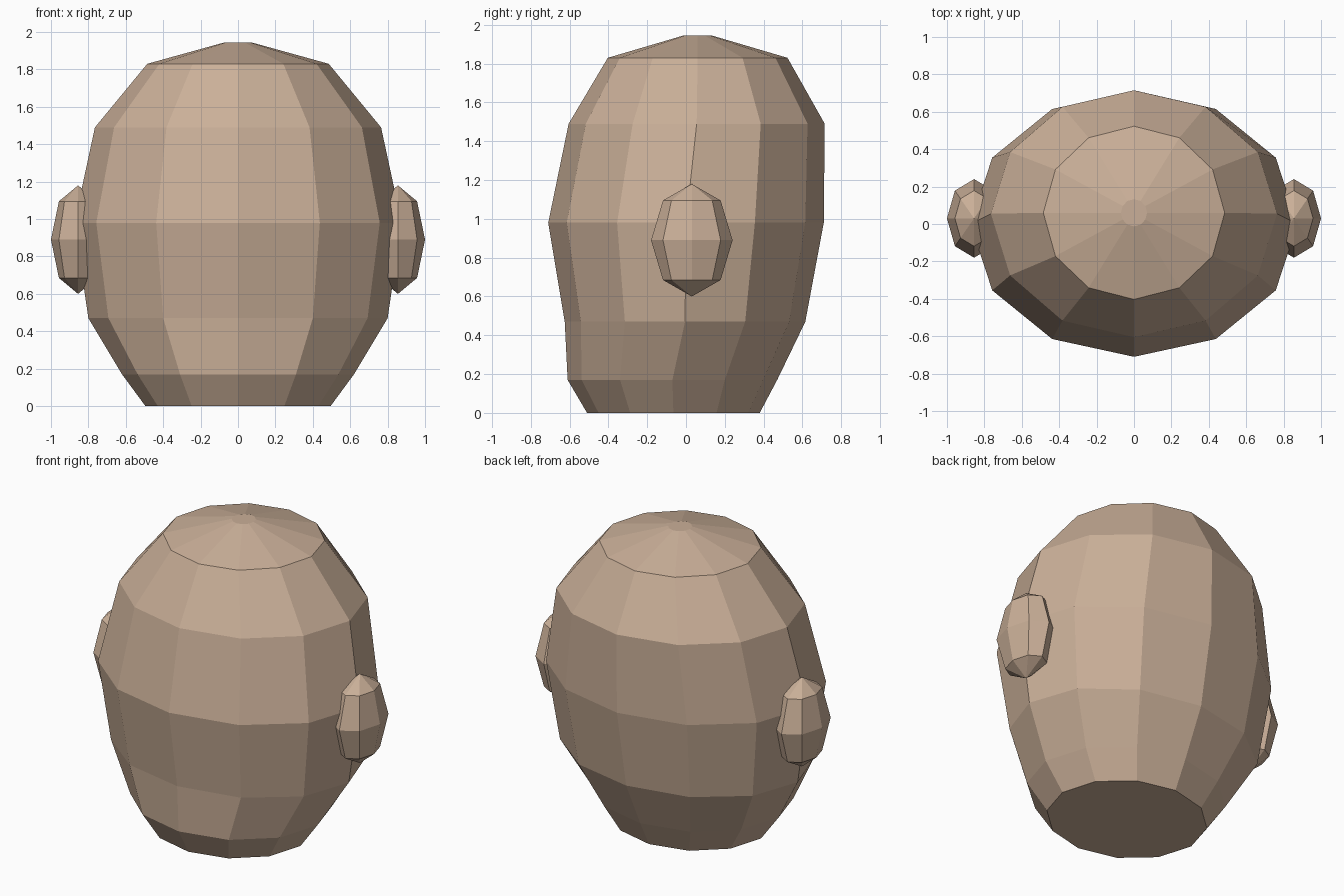
import bpy, bmesh, math
from mathutils import Matrix

if "Cube" in bpy.data.objects:
    bpy.data.objects.remove(bpy.data.objects["Cube"])

skin = bpy.data.materials.new("skin")
skin.diffuse_color = (0.59, 0.43, 0.315, 1.0)
skin.use_nodes = True
skin.node_tree.nodes["Principled BSDF"].inputs["Base Color"].default_value = skin.diffuse_color


def finish(bm, name):
    bmesh.ops.recalc_face_normals(bm, faces=bm.faces)
    mesh = bpy.data.meshes.new(name)
    bm.to_mesh(mesh)
    bm.free()
    mesh.materials.append(skin)
    obj = bpy.data.objects.new(name, mesh)
    bpy.context.collection.objects.link(obj)
    return obj


# Head: stacked 12-sided oval rings (height, half width, half depth, y centre)
rings = [
    (0.00, 0.495, 0.445, -0.065),
    (0.17, 0.62, 0.54, -0.07),
    (0.47, 0.80, 0.62, -0.005),
    (0.98, 0.875, 0.71, 0.0),
    (1.49, 0.765, 0.66, 0.055),
    (1.83, 0.485, 0.463, 0.06),
    (1.945, 0.07, 0.073, 0.06),
]
SIDES = 12
bm = bmesh.new()
loops = []
for z, rx, ry, cy in rings:
    angles = [2 * math.pi * i / SIDES for i in range(SIDES)]
    loops.append([bm.verts.new((rx * math.cos(a), cy + ry * math.sin(a), z)) for a in angles])
for low, high in zip(loops, loops[1:]):
    for i in range(SIDES):
        j = (i + 1) % SIDES
        bm.faces.new((low[i], low[j], high[j], high[i]))
bm.faces.new(loops[0][::-1])   # flat neck cut
bm.faces.new(loops[-1])        # small crown cap
finish(bm, "head")

# Ears: low-poly ellipsoids on both sides
for side, name in ((1, "right_ear"), (-1, "left_ear")):
    bm = bmesh.new()
    place = Matrix.Translation((side * 0.855, 0.03, 0.89)) @ Matrix.Diagonal((0.145, 0.21, 0.29, 1))
    bmesh.ops.create_uvsphere(bm, u_segments=8, v_segments=4, radius=1, matrix=place)
    finish(bm, name)
